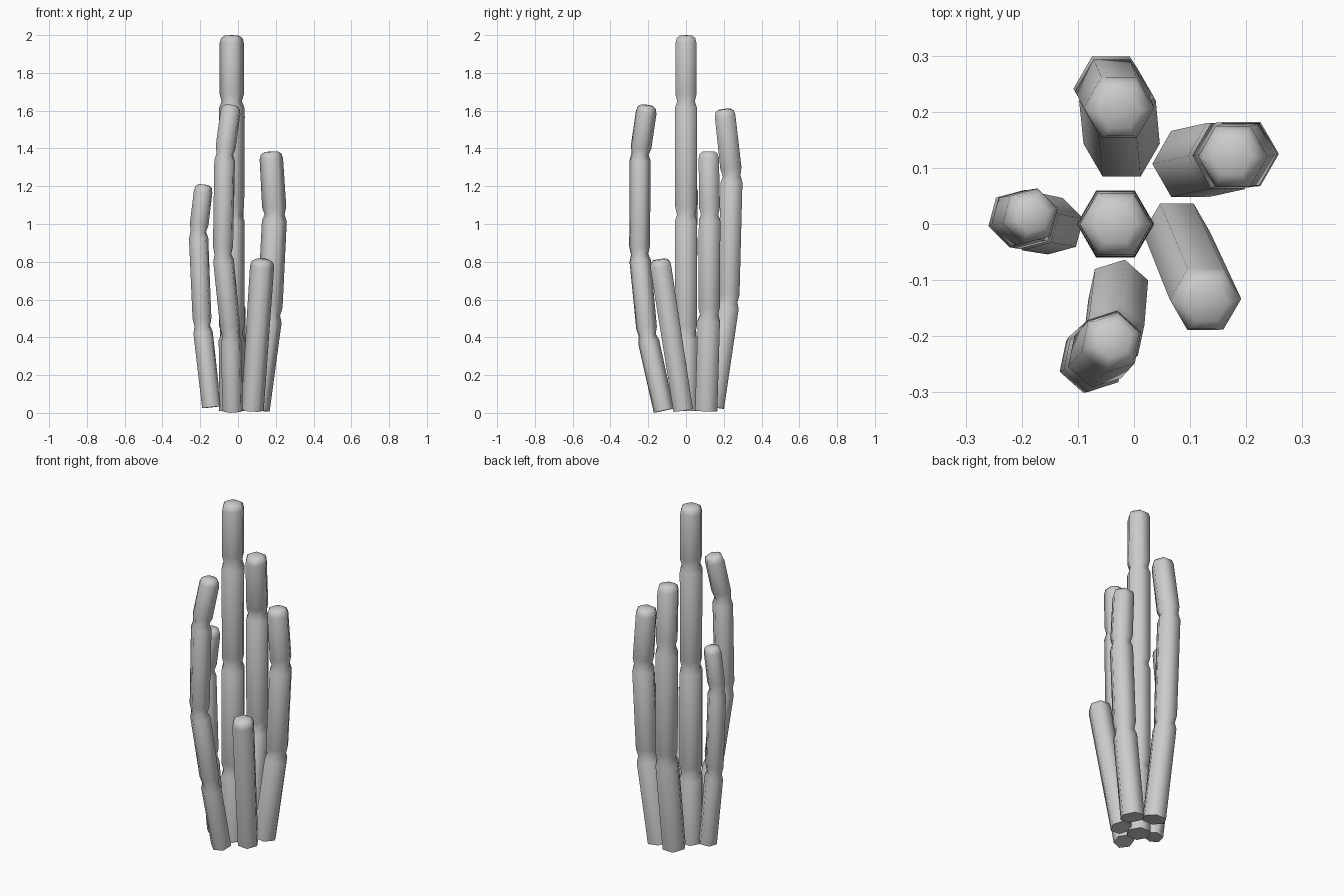
import bpy, bmesh, math
from mathutils import Vector

if "Cube" in bpy.data.objects:
    bpy.data.objects.remove(bpy.data.objects["Cube"])

SIDES = 6
Z = Vector((0, 0, 1))


def add_ring(bm, centre, direction, radius, spin):
    q = Z.rotation_difference(direction)
    ring = []
    for i in range(SIDES):
        a = math.radians(spin) + 2 * math.pi * i / SIDES
        ring.append(bm.verts.new(centre + q @ Vector((radius * math.cos(a), radius * math.sin(a), 0))))
    return ring


def stalk(name, joints, r_base, r_top, spin=0):
    """Jointed six-sided stalk: pinched neck at each joint, rounded tip, flat foot."""
    pts = [Vector(p) for p in joints]
    dirs = [(b - a).normalized() for a, b in zip(pts, pts[1:])]
    n = len(dirs)
    bm = bmesh.new()
    rings = []
    for k, d in enumerate(dirs):
        r0 = r_base + (r_top - r_base) * k / n
        r1 = r_base + (r_top - r_base) * (k + 1) / n
        # lower end of the segment
        if k == 0:
            rings.append(add_ring(bm, pts[0], d, r0, spin))
        else:
            rings.append(add_ring(bm, pts[k] + d * 0.04, d, r0, spin))
        # upper end: neck or rounded tip
        if k < n - 1:
            rings.append(add_ring(bm, pts[k + 1] - d * 0.035, d, r1 * 1.03, spin))
            mid = (d + dirs[k + 1]).normalized()
            rings.append(add_ring(bm, pts[k + 1], mid, r1 * 0.83, spin))
        else:
            for drop, f in ((0.04, 1.0), (0.015, 0.88), (0.003, 0.6)):
                rings.append(add_ring(bm, pts[-1] - d * drop, d, r1 * f, spin))
    for a, b in zip(rings, rings[1:]):
        for i in range(SIDES):
            j = (i + 1) % SIDES
            bm.faces.new((a[i], a[j], b[j], b[i]))
    bm.faces.new(rings[0][::-1])
    # tip fan
    tip = bm.verts.new(pts[-1])
    for i in range(SIDES):
        bm.faces.new((rings[-1][i], rings[-1][(i + 1) % SIDES], tip))
    # smooth sides, crisp foot
    for f in bm.faces:
        f.smooth = True
    for i in range(SIDES):
        bm.edges.get((rings[0][i], rings[0][(i + 1) % SIDES])).smooth = False
    mesh = bpy.data.meshes.new(name)
    bm.to_mesh(mesh)
    bm.free()
    ob = bpy.data.objects.new(name, mesh)
    bpy.context.collection.objects.link(ob)
    return ob


# tall middle stalk
stalk("centre_stalk", [(-0.033, 0, 0.01), (-0.033, 0, 0.42), (-0.033, 0, 1.05),
                       (-0.033, 0, 1.65), (-0.033, 0, 2.0)], 0.068, 0.064)
# surrounding stalks
stalk("front_stalk", [(-0.028, -0.117, 0.012), (-0.037, -0.205, 0.41), (-0.08, -0.246, 0.84),
                      (-0.07, -0.243, 1.37), (-0.035, -0.205, 1.63)], 0.056, 0.056, 18)
stalk("left_stalk", [(-0.14, -0.004, 0.03), (-0.189, 0.005, 0.46), (-0.21, 0.01, 0.96),
                     (-0.18, 0.015, 1.21)], 0.052, 0.051, 15)
stalk("right_stalk", [(0.10, 0.107, 0.015), (0.168, 0.122, 0.52), (0.194, 0.125, 1.05),
                      (0.174, 0.12, 1.385)], 0.068, 0.062)
stalk("back_stalk", [(-0.022, 0.143, 0.03), (-0.03, 0.225, 0.59), (-0.042, 0.242, 1.255),
                     (-0.025, 0.203, 1.61)], 0.068, 0.063)
stalk("short_stalk", [(0.076, -0.015, 0.015), (0.13, -0.14, 0.815)], 0.06, 0.064)
